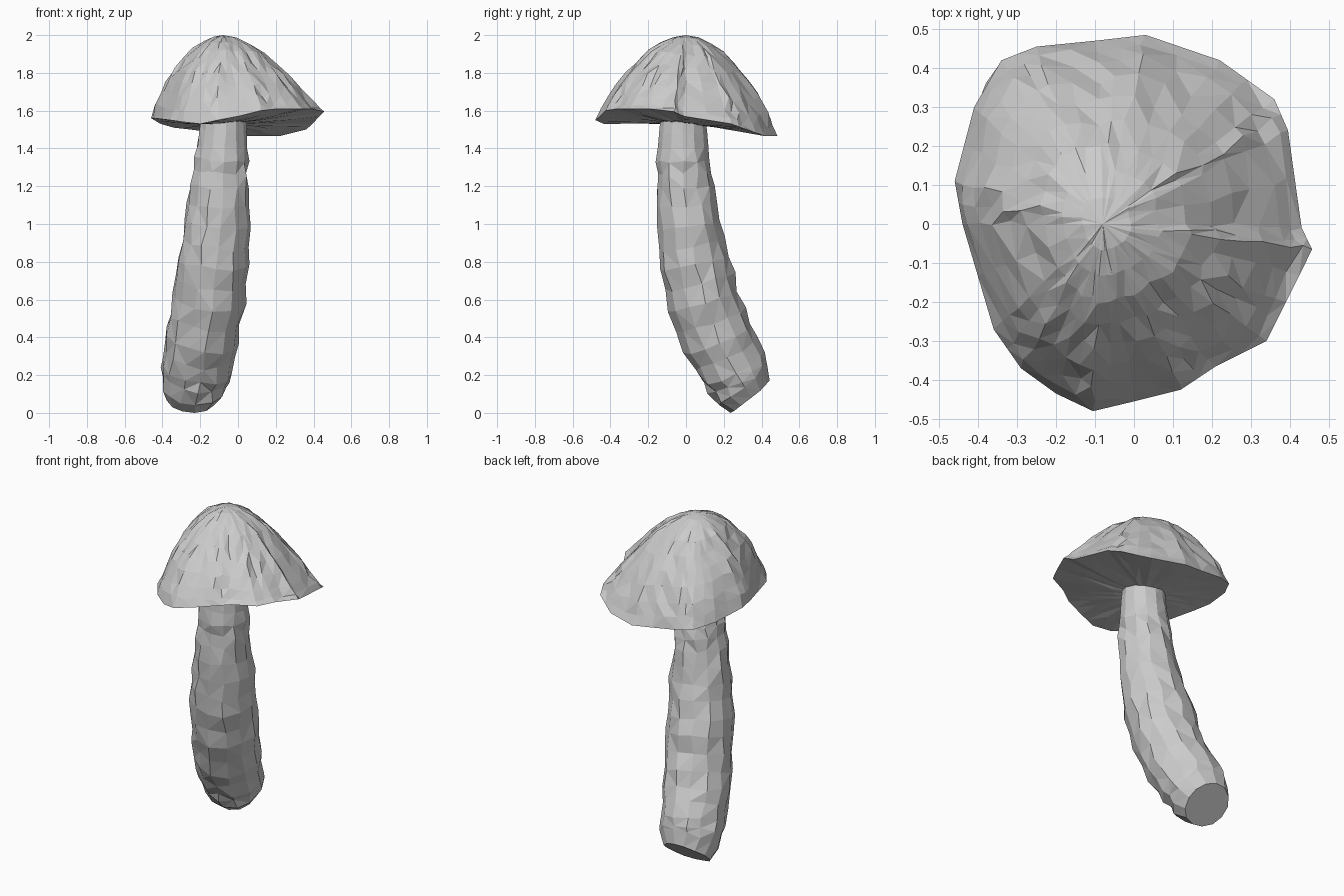
import bpy, bmesh, math, random
from mathutils import Vector

if "Cube" in bpy.data.objects:
    bpy.data.objects.remove(bpy.data.objects["Cube"])

random.seed(4)


def jitter(a):
    return Vector([random.uniform(-a, a) for _ in range(3)])


def skin(name, rings, start=None, end=None):
    """Join rings of equal length into a faceted skin; cap ends with a pole or a flat face."""
    bm = bmesh.new()
    loops = [[bm.verts.new(p) for p in r] for r in rings]
    n = len(loops[0])
    for a, b in zip(loops, loops[1:]):
        for i in range(n):
            j = (i + 1) % n
            bm.faces.new((a[i], a[j], b[j], b[i]))
    for loop, pole in ((loops[0], start), (loops[-1], end)):
        if pole is None:
            bm.faces.new(loop)
        else:
            p = bm.verts.new(pole)
            for i in range(n):
                bm.faces.new((loop[i], loop[(i + 1) % n], p))
    quads = [f for f in bm.faces if len(f.verts) == 4]
    bmesh.ops.triangulate(bm, faces=quads, quad_method='SHORT_EDGE')
    bmesh.ops.recalc_face_normals(bm, faces=bm.faces)
    me = bpy.data.meshes.new(name)
    bm.to_mesh(me)
    bm.free()
    ob = bpy.data.objects.new(name, me)
    bpy.context.collection.objects.link(ob)
    return ob


# Cap: wavy rim outline, swept up to the apex and in along the underside
rim = [Vector(p) for p in (
    (.457, -.065, 1.595), (.43, -.01, 1.57), (.395, .24, 1.53), (.36, .32, 1.50),
    (.22, .42, 1.465), (.03, .485, 1.465), (-.10, .47, 1.48), (-.25, .455, 1.50),
    (-.34, .42, 1.51), (-.41, .30, 1.53), (-.46, .11, 1.56), (-.44, 0, 1.56),
    (-.36, -.27, 1.55), (-.29, -.37, 1.54), (-.20, -.435, 1.53), (-.105, -.48, 1.55),
    (0, -.455, 1.57), (.12, -.425, 1.60), (.21, -.365, 1.61), (.34, -.30, 1.61),
    (.39, -.20, 1.61))]
outline = []
for a, b in zip(rim, rim[1:] + rim[:1]):
    outline += [a, (a + b) / 2]

apex = Vector((-.08, 0, 2.0))
under = Vector((-.08, -.01, 1.53))
rings = []
for t, h in ((.14, .975), (.28, .91), (.42, .82), (.55, .69), (.67, .56),
             (.78, .42), (.88, .255), (.95, .12)):
    ring = []
    for p in outline:
        d = p - apex
        c = d.x / math.hypot(d.x, d.y)
        k = h ** (1 + (.4 if c > 0 else .1) * c)   # right flank is more conical
        q = Vector((apex.x + d.x * t, apex.y + d.y * t, p.z + (apex.z - p.z) * k))
        ring.append(q + jitter(.009 * min(1, t * 1.5)))
    rings.append(ring)
rings.append(outline)
for t in (.7, .35):
    ring = []
    for p in outline:
        q = under.lerp(p, t)
        q.z = under.z + (p.z - under.z) * t ** 1.4
        ring.append(q + jitter(.004))
    rings.append(ring)
skin("mushroom_cap", rings, apex, under)

# Stem: bent path of (x, y, z, radius) from under the cap down to the cut end
path = [Vector(p) for p in (
    (-.08, -.015, 1.60, .12), (-.08, -.015, 1.48, .127), (-.09, -.015, 1.34, .14),
    (-.10, -.01, 1.20, .153), (-.11, .01, 1.0, .172), (-.135, .045, .80, .188),
    (-.155, .095, .60, .192), (-.19, .165, .40, .190), (-.222, .25, .24, .182),
    (-.237, .30, .145, .170))]
fine = []
for a, b in zip(path, path[1:]):
    fine += [a, (a + b) / 2]
fine += [path[-1], Vector((-.245, .34, .085, .136))]

SIDES = 13
rings = []
for i, p in enumerate(fine):
    if i >= len(fine) - 2:
        t = Vector((-.05, .63, -.78))
    else:
        t = (fine[i + 1] - fine[max(i - 1, 0)]).to_3d()
    t.normalize()
    u = (Vector((1, 0, 0)) - t * t.x).normalized()
    v = t.cross(u)
    rough = .003 if i < 4 or i == len(fine) - 1 else .011
    ring = []
    for s in range(SIDES):
        w = 2 * math.pi * s / SIDES
        q = p.to_3d() + (u * math.cos(w) + v * math.sin(w)) * p.w + jitter(rough)
        q.z = max(q.z, 0)
        ring.append(q)
    rings.append(ring)
stem = skin("mushroom_stem", rings)
low = min(stem.data.vertices, key=lambda q: q.co.z)
low.co.z = 0
